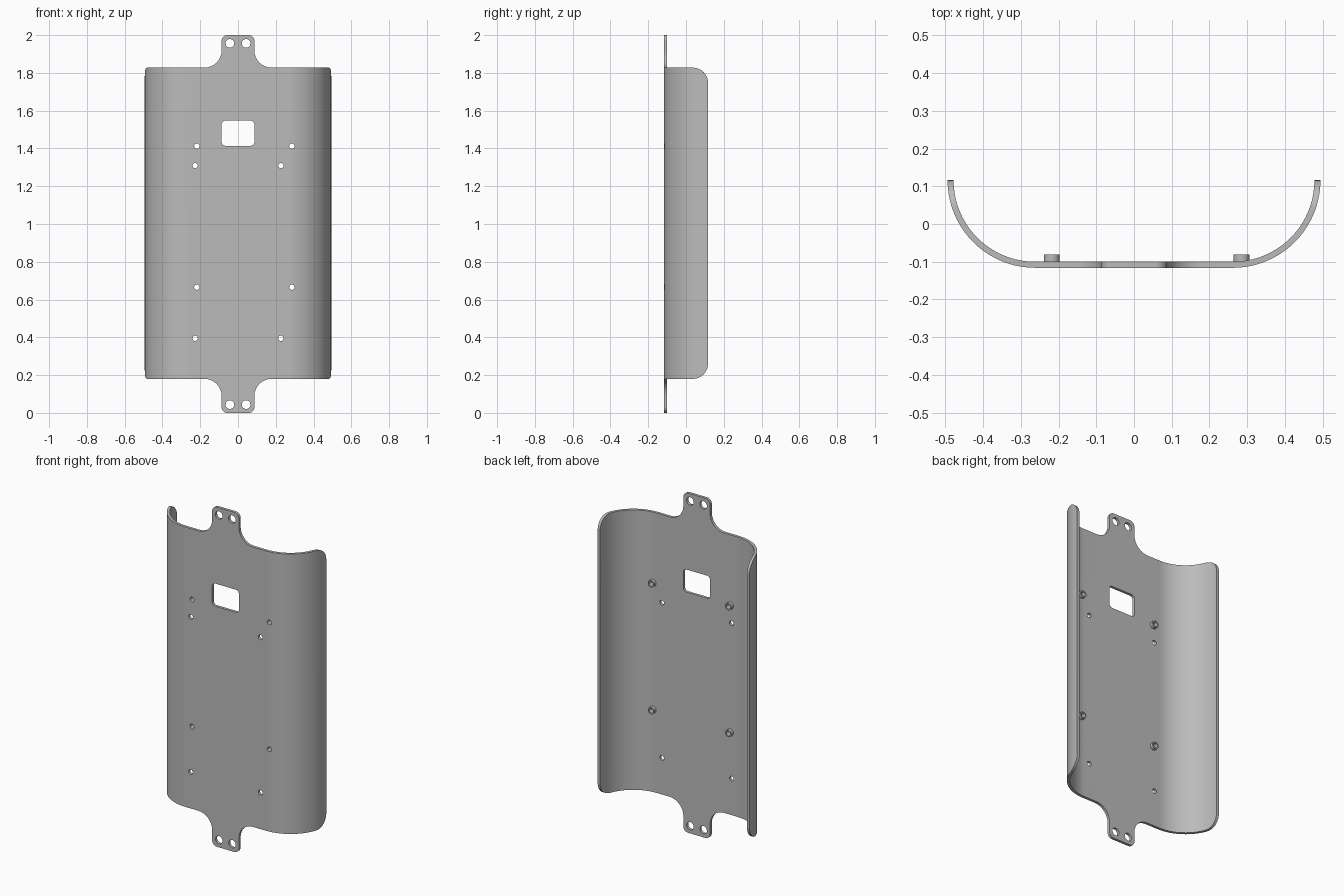
import bpy, bmesh
from math import sin, cos, pi, radians
from mathutils import Vector

cube = bpy.data.objects.get("Cube")
if cube:
    bpy.data.objects.remove(cube, do_unlink=True)

# Main dimensions
HALF_W, HALF_D, THICK = 0.494, 0.116, 0.016
BEND = 2 * HALF_D            # outer radius of the curved wings
Z_LOW, Z_HIGH = 0.18, 1.828  # bottom and top of the curved sheet
TAB = 0.087                  # half width of the tabs and the window

grey = bpy.data.materials.new("grey metal")
grey.use_nodes = True
grey.diffuse_color = (0.5, 0.5, 0.5, 1)
grey.node_tree.nodes["Principled BSDF"].inputs["Base Color"].default_value = grey.diffuse_color


def arc(cx, cy, r, start, end, n=8):
    """Points on an arc, angles in degrees."""
    angles = [radians(start + (end - start) * i / n) for i in range(n + 1)]
    return [(cx + r * cos(a), cy + r * sin(a)) for a in angles]


def rounded_rect(x0, x1, z0, z1, r):
    return (arc(x1 - r, z1 - r, r, 0, 90) + arc(x0 + r, z1 - r, r, 90, 180)
            + arc(x0 + r, z0 + r, r, 180, 270) + arc(x1 - r, z0 + r, r, 270, 360))


def circle(x, z, r, n=24):
    return arc(x, z, r, 0, 360, n)[:-1]


def prism(name, outlines, place, low, high):
    """Extrude closed 2D outlines between two levels; place maps (u, v, level) to a point."""
    bm = bmesh.new()
    for outline in outlines:
        face = bm.faces.new([bm.verts.new(place(u, v, low)) for u, v in outline])
        top = bmesh.ops.extrude_face_region(bm, geom=[face])["geom"]
        shift = Vector(place(0, 0, high)) - Vector(place(0, 0, low))
        bmesh.ops.translate(bm, vec=shift, verts=[g for g in top if isinstance(g, bmesh.types.BMVert)])
    bmesh.ops.recalc_face_normals(bm, faces=bm.faces)
    mesh = bpy.data.meshes.new(name)
    bm.to_mesh(mesh)
    bm.free()
    mesh.materials.append(grey)
    obj = bpy.data.objects.new(name, mesh)
    bpy.context.collection.objects.link(obj)
    return obj


def along_x(u, v, t): return (t, u, v)
def along_y(u, v, t): return (u, t, v)
def along_z(u, v, t): return (u, v, t)


def carve(obj, cutter, operation):
    mod = obj.modifiers.new("carve", "BOOLEAN")
    mod.object, mod.operation, mod.solver = cutter, operation, "EXACT"
    bpy.context.view_layer.update()
    result = obj.evaluated_get(bpy.context.evaluated_depsgraph_get())
    mesh = bpy.data.meshes.new_from_object(result)
    obj.modifiers.clear()
    obj.data = mesh


# Curved sheet: flat middle with a quarter-round wing on each side
cx = HALF_W - BEND
outer = arc(cx, HALF_D, BEND, -90, 0, 20)
inner = arc(cx, HALF_D, BEND - THICK, 0, -90, 20)
right_half = outer + inner
left_half = [(-x, y) for x, y in reversed(right_half)]
n = len(outer)
section = right_half + left_half[:n] + left_half[n:]
panel = prism("curved_panel", [section], along_z, -0.02, 2.02)

# Front outline with filleted tabs at top and bottom
FILLET, CORNER = 0.09, 0.03


def tab_edge(edge, tip, s):
    """Right-hand edge of a tab from sheet to tip; s is the outward direction."""
    fillet = arc(TAB + FILLET, edge + s * FILLET, FILLET, -90 * s, -180 * s)
    corner = arc(TAB - CORNER, tip - s * CORNER, CORNER, 0, 90 * s)
    return fillet + corner


right_side = tab_edge(Z_LOW, 0, -1)[::-1] + [(0.7, Z_LOW), (0.7, Z_HIGH)] + tab_edge(Z_HIGH, 2, 1)
front_outline = right_side + [(-x, z) for x, z in reversed(right_side)]
front_cutter = prism("front_cutter", [front_outline], along_y, -0.5, 0.5)

# Side outline that rounds the wing corners
R = 0.08
y = HALF_D - R
side_outline = ([(-0.3, -0.1), (y, -0.1)] + arc(y, Z_LOW + R, R, -90, 0)
                + arc(y, Z_HIGH - R, R, 0, 90) + [(y, 2.1), (-0.3, 2.1)])
# Wing tips end just inside the cutter
side_outline = [(py + (0.0005 if py > y else 0), pz) for py, pz in side_outline]
side_cutter = prism("side_cutter", [side_outline], along_x, -0.8, 0.8)

# Standoffs on the back
boss_spots = [(bx, bz) for bx in (-0.218, 0.285) for bz in (0.665, 1.412)]
bosses = prism("standoffs", [circle(bx, bz, 0.021) for bx, bz in boss_spots],
               along_y, -HALF_D + 0.006, -0.081)

# Window, screw holes and tab holes
holes = [rounded_rect(-TAB, TAB, 1.414, 1.547, 0.02)]
holes += [circle(hx, hz, 0.014) for hx, hz in boss_spots]
holes += [circle(s * 0.227, hz, 0.014) for s in (-1, 1) for hz in (0.395, 1.309)]
holes += [circle(s * 0.043, hz, 0.023) for s in (-1, 1) for hz in (0.044, 1.956)]
hole_cutter = prism("hole_cutter", holes, along_y, -0.3, 0.0)

carve(panel, front_cutter, "INTERSECT")
carve(panel, side_cutter, "INTERSECT")
carve(panel, hole_cutter, "DIFFERENCE")
carve(bosses, hole_cutter, "DIFFERENCE")
for cutter in (front_cutter, side_cutter, hole_cutter):
    bpy.data.objects.remove(cutter, do_unlink=True)

# Smooth curves, crisp edges
for obj in (panel, bosses):
    bpy.ops.object.select_all(action="DESELECT")
    obj.select_set(True)
    bpy.context.view_layer.objects.active = obj
    bpy.ops.object.shade_smooth_by_angle(angle=radians(30))
    weighted = obj.modifiers.new("even shading", "WEIGHTED_NORMAL")
    weighted.keep_sharp = True
